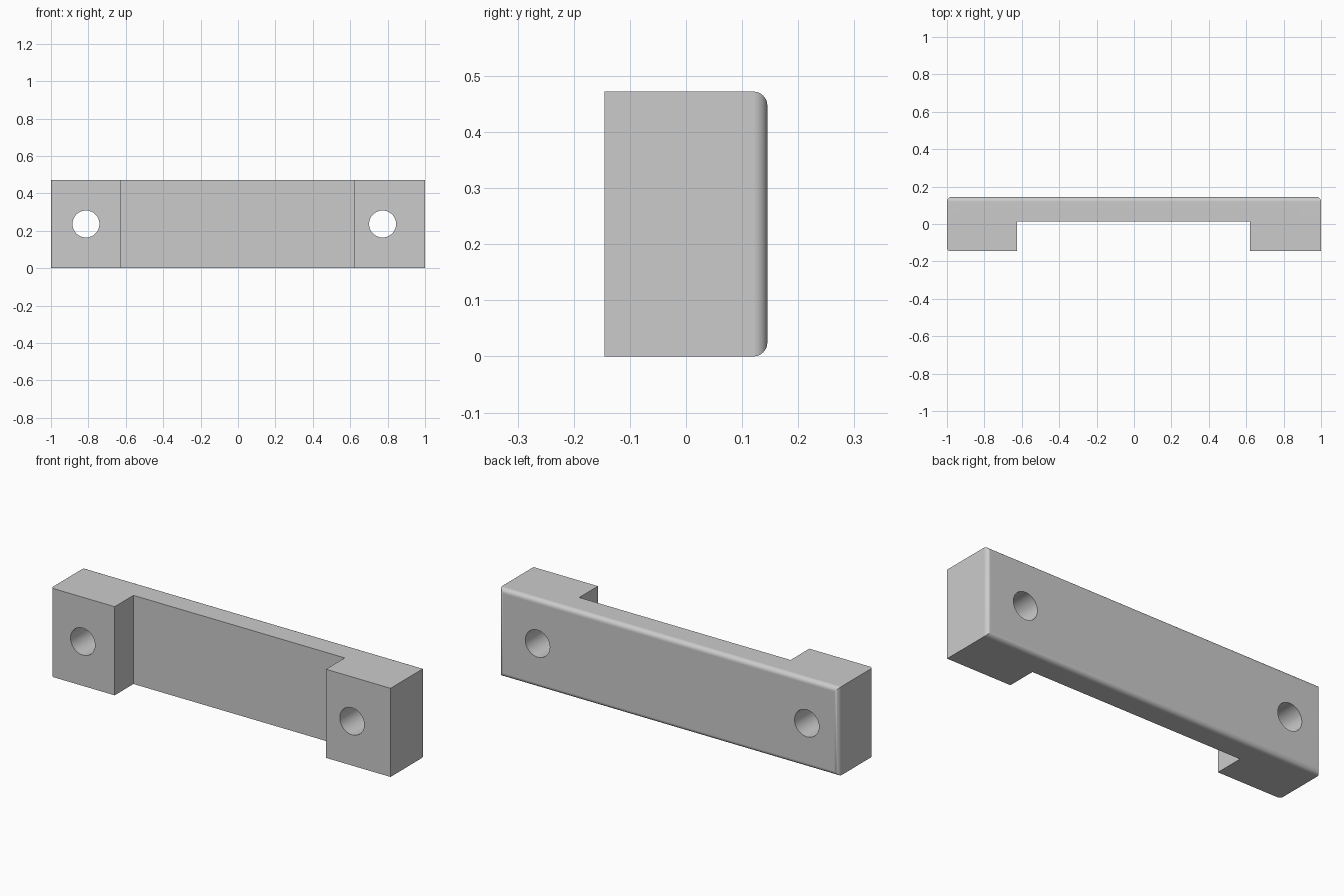
import bpy
import bmesh
import math

cube = bpy.data.objects.get("Cube")
if cube:
    bpy.data.objects.remove(cube, do_unlink=True)

HEIGHT = 0.472
FRONT, BACK = -0.145, 0.145
RECESS_Y = 0.013
HOLE_RADIUS = 0.072

grey = bpy.data.materials.new("plain grey")
grey.use_nodes = True
grey.diffuse_color = (0.6, 0.6, 0.6, 1)
grey.node_tree.nodes["Principled BSDF"].inputs["Base Color"].default_value = (0.6, 0.6, 0.6, 1)

# Bracket body: U-shaped plan extruded upward
plan = [(-1, FRONT), (-0.625, FRONT), (-0.625, RECESS_Y), (0.62, RECESS_Y),
        (0.62, FRONT), (1, FRONT), (1, BACK), (-1, BACK)]
bm = bmesh.new()
base = bm.faces.new([bm.verts.new((x, y, 0)) for x, y in plan])
top = bmesh.ops.extrude_face_region(bm, geom=[base])["geom"]
bmesh.ops.translate(bm, vec=(0, 0, HEIGHT),
                    verts=[v for v in top if isinstance(v, bmesh.types.BMVert)])
bmesh.ops.recalc_face_normals(bm, faces=bm.faces)


def round_edges(radius, rule):
    edges = [e for e in bm.edges if all(rule(v.co) for v in e.verts)]
    bmesh.ops.bevel(bm, geom=edges, offset=radius, segments=8, profile=0.5,
                    affect='EDGES', clamp_overlap=True)


# Rounded rim of the back face, and the one rounded front corner
round_edges(0.025, lambda co: co.y > BACK - 0.001)
round_edges(0.018, lambda co: co.y < FRONT + 0.001 and co.x < -0.999)

mesh = bpy.data.meshes.new("bracket_body")
bm.to_mesh(mesh)
bm.free()
mesh.materials.append(grey)
body = bpy.data.objects.new("bracket_body", mesh)
bpy.context.collection.objects.link(body)

# Mounting holes drilled front to back through both feet
cutters = []
for name, x in (("right_hole", -0.813), ("left_hole", 0.773)):
    bpy.ops.mesh.primitive_cylinder_add(vertices=64, radius=HOLE_RADIUS, depth=1,
                                        location=(x, 0, HEIGHT / 2),
                                        rotation=(math.pi / 2, 0, 0))
    cutter = bpy.context.object
    cutter.name = name + "_cutter"
    cutter.hide_render = True
    cutter.data.materials.append(grey)
    cutters.append(cutter)
    drill = body.modifiers.new(name, 'BOOLEAN')
    drill.operation = 'DIFFERENCE'
    drill.solver = 'EXACT'
    drill.object = cutter

bpy.ops.object.select_all(action='DESELECT')
body.select_set(True)
bpy.context.view_layer.objects.active = body
for modifier in list(body.modifiers):
    bpy.ops.object.modifier_apply(modifier=modifier.name)
for cutter in cutters:
    bpy.data.objects.remove(cutter, do_unlink=True)

# Smooth fillets and holes, flat large faces
bpy.ops.object.shade_smooth_by_angle(angle=math.radians(30))
weighted = body.modifiers.new("flat_faces", 'WEIGHTED_NORMAL')
weighted.keep_sharp = True
